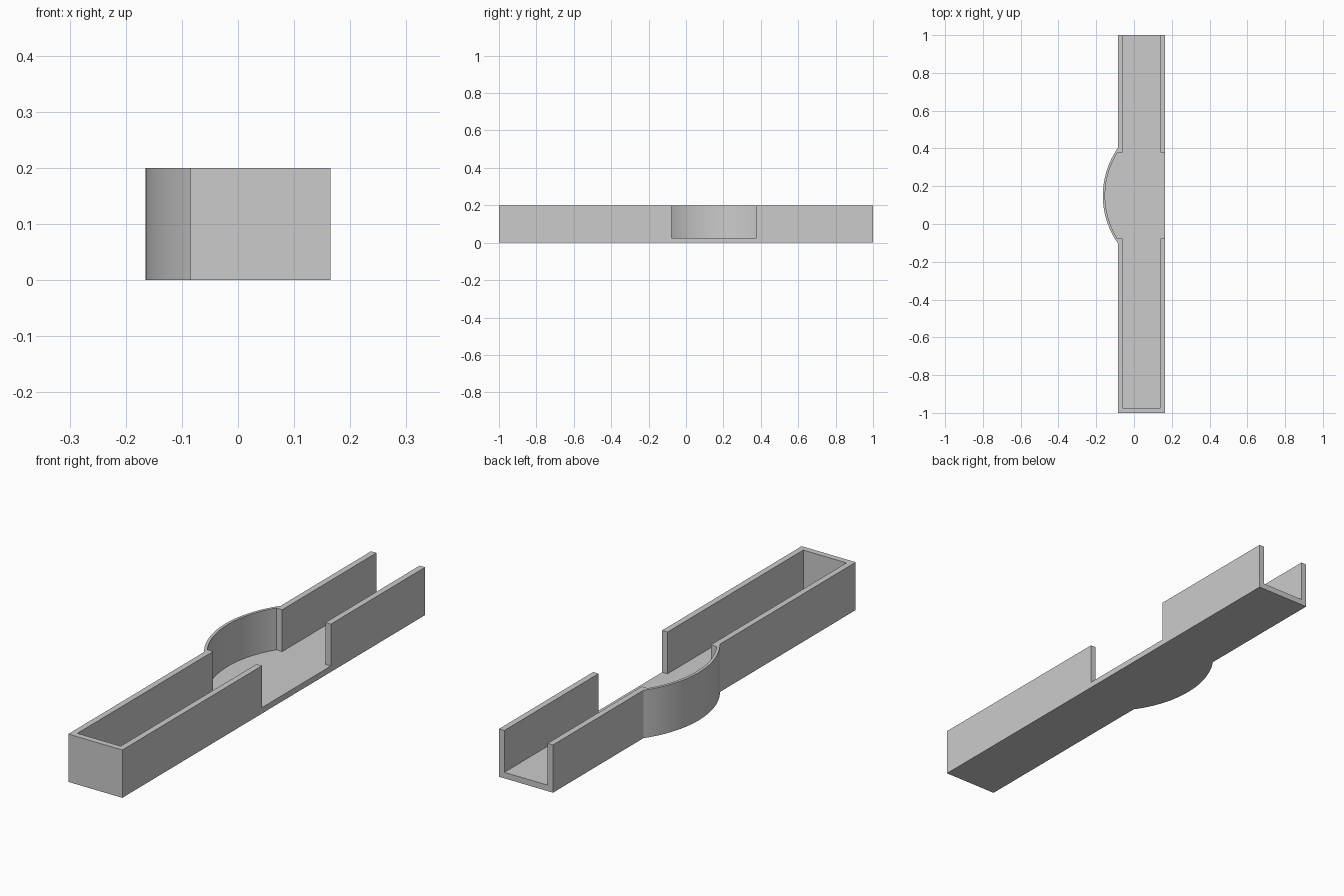
import bpy, bmesh, math

if "Cube" in bpy.data.objects:
    bpy.data.objects.remove(bpy.data.objects["Cube"])

LEFT, RIGHT, HEIGHT = -0.085, 0.165, 0.2
WALL, FLOOR = 0.025, 0.025
MID_Y, GAP = 0.15, 0.228          # centre and half-width of the side opening
ARC_X = 0.275                     # centre of the bulge arc


def arc(radius, half, steps=32):
    """Arc bulging toward -x, from high y to low y, meeting y = MID_Y +/- half."""
    a = math.asin(half / radius)
    return [(ARC_X - radius * math.cos(t), MID_Y + radius * math.sin(t))
            for t in (a - 2 * a * i / steps for i in range(steps + 1))]


def prism(name, outline, z0, z1):
    bm = bmesh.new()
    face = bm.faces.new([bm.verts.new((x, y, z0)) for x, y in outline])
    ext = bmesh.ops.extrude_face_region(bm, geom=[face])
    top = [v for v in ext["geom"] if isinstance(v, bmesh.types.BMVert)]
    bmesh.ops.translate(bm, verts=top, vec=(0, 0, z1 - z0))
    bmesh.ops.recalc_face_normals(bm, faces=bm.faces)
    mesh = bpy.data.meshes.new(name)
    bm.to_mesh(mesh)
    bm.free()
    obj = bpy.data.objects.new(name, mesh)
    bpy.context.collection.objects.link(obj)
    return obj


# Solid channel block with the curved bulge on its left side
outer = [(LEFT, -1), (RIGHT, -1), (RIGHT, 1), (LEFT, 1)]
outer += arc(0.44, 0.253)
channel = prism("channel_tray", outer, 0, HEIGHT)

# Pocket: open at the back end and through the right-hand wall
x0, x1 = LEFT + WALL, RIGHT - WALL
y0, y1 = MID_Y - GAP, MID_Y + GAP
pocket = [(x0, -1 + WALL), (x1, -1 + WALL), (x1, y0), (0.3, y0), (0.3, y1),
          (x1, y1), (x1, 1.1), (x0, 1.1), (x0, y1)]
pocket += arc(0.428, GAP) + [(x0, y0)]
cutter = prism("pocket_cutter", pocket, FLOOR, 0.3)
cutter.hide_render = True

# Hollow out the block
cut = channel.modifiers.new("hollow", "BOOLEAN")
cut.operation = "DIFFERENCE"
cut.solver = "EXACT"
cut.object = cutter
bpy.context.view_layer.objects.active = channel
bpy.ops.object.modifier_apply(modifier=cut.name)
bpy.data.objects.remove(cutter)
